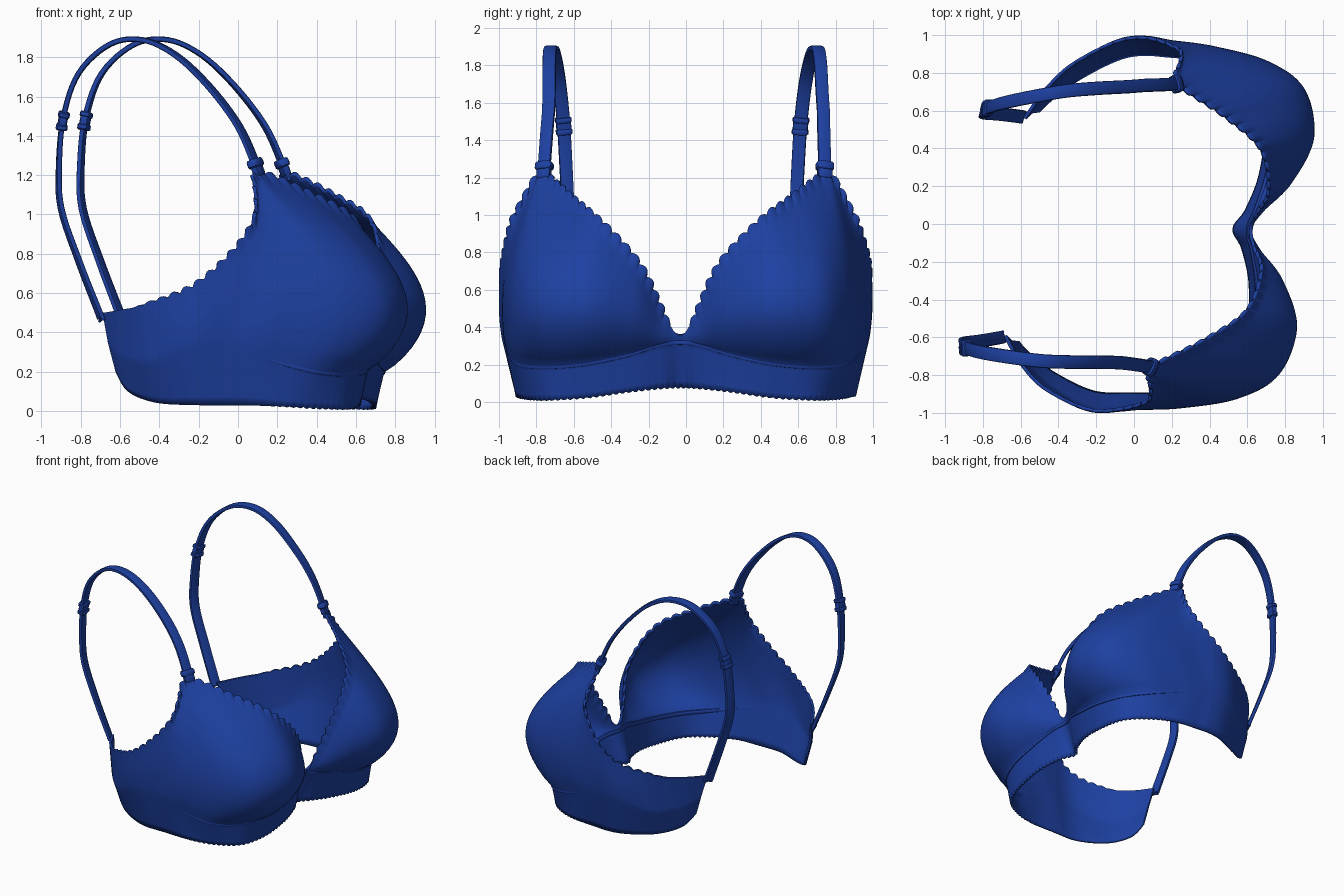
import bpy, bmesh, math
from mathutils import Vector

if "Cube" in bpy.data.objects:
    bpy.data.objects.remove(bpy.data.objects["Cube"])

blue = bpy.data.materials.new("royal_blue")
blue.diffuse_color = (0.0125, 0.052, 0.36, 1)
blue.use_nodes = True
blue.node_tree.nodes["Principled BSDF"].inputs["Base Color"].default_value = blue.diffuse_color

# Control curves of one half, from centre front round to the open back end
BOTTOM = [(.53, 0, .085), (.585, .1, .08), (.64, .28, .06), (.65, .5, .03), (.6, .7, .018), (.45, .82, .022),
          (.28, .88, .027), (.1, .895, .03), (-.12, .89, .032), (-.34, .79, .045), (-.49, .68, .1), (-.56, .61, .2)]
SEAM = [(.605, 0, .32), (.64, .12, .305), (.68, .3, .25), (.69, .52, .205), (.62, .72, .19), (.46, .87, .205),
        (.22, .935, .27), (.05, .965, .35), (-.15, .965, .33), (-.37, .855, .26), (-.52, .715, .28), (-.6, .605, .35)]
TOP = [(.62, 0, .36), (.64, .09, .46), (.69, .22, .73), (.63, .43, .96), (.43, .59, 1.09), (.19, .73, 1.2),
       (.15, .79, 1.19), (.145, .93, .92), (-.11, .985, .645), (-.38, .87, .545), (-.53, .73, .515), (-.63, .575, .5)]
BULGE = [(0, 0, 0), (.03, 0, 0), (.12, 0, 0), (.235, .02, 0), (.285, .08, 0), (.28, .06, 0),
         (.17, .06, 0), (.06, .015, 0), (0, .01, 0), (0, 0, 0), (0, 0, 0), (0, 0, 0)]


def spline(points, t):
    """Catmull-Rom point at parameter t; mirrored past a start on the centre line."""
    n = len(points) - 1
    i = min(int(t), n - 1)
    f = t - i
    a, b, c, d = (Vector(points[min(max(k, 0), n)]) for k in (i - 1, i, i + 1, i + 2))
    if i == 0 and points[0][1] == 0:
        a = Vector((c.x, -c.y, c.z))
    return 0.5 * (2 * b + (c - a) * f + (2 * a - 5 * b + 4 * c - d) * f * f + (3 * b - a - 3 * c + d) * f ** 3)


def place(p, side):
    """Put a half-model point on one side; the garment sits slightly skewed."""
    lean = 0.05 * max(p.x, 0) + 0.025 * max(-p.x, 0)
    return Vector((p.x + 0.09 * side * p.y, side * p.y - lean, p.z))


def finish(name, bm, angle=40):
    bmesh.ops.recalc_face_normals(bm, faces=bm.faces)
    mesh = bpy.data.meshes.new(name)
    bm.to_mesh(mesh)
    bm.free()
    ob = bpy.data.objects.new(name, mesh)
    bpy.context.collection.objects.link(ob)
    mesh.materials.append(blue)
    bpy.ops.object.select_all(action='DESELECT')
    ob.select_set(True)
    bpy.context.view_layer.objects.active = ob
    bpy.ops.object.shade_smooth_by_angle(angle=math.radians(angle))
    return ob


def fade(t, a, b):
    return min(max((t - a) / (b - a), 0), 1)


# Half surface: band rows below the seam, bulging cup rows above, scalloped edges
STEPS, BAND_ROWS, CUP_ROWS = 30, 7, 26
columns, s_top, s_bot, last = [], 0, 0, None
for k in range(11 * STEPS + 1):
    t = k / STEPS
    b, s, top, bulge = (spline(c, t) for c in (BOTTOM, SEAM, TOP, BULGE))
    if last:
        s_top += (top - last[0]).length
        s_bot += (b - last[1]).length
    last = (top, b)
    tangent = (spline(TOP, min(t + .02, 11)) - spline(TOP, max(t - .02, 0))).normalized()
    out = top - s
    out = (out - tangent * out.dot(tangent)).normalized()
    lace = 0.026 * abs(math.sin(math.pi * s_top / .075)) * fade(t, .5, 1.1) * (1 - fade(t, 8.3, 9.5))
    hem = 0.011 * abs(math.sin(math.pi * s_bot / .035)) * (1 - fade(t, 5, 6.5))
    col = []
    for r in range(BAND_ROWS):
        v = r / BAND_ROWS
        col.append(b.lerp(s, v) - Vector((0, 0, hem * (1 - v) ** 6)))
    for r in range(CUP_ROWS + 1):
        v = 1 - (1 - r / CUP_ROWS) ** 1.45
        edge = max(0, 1 - (1 - v) * (top - s).length / .045)   # lace strip only
        col.append(s.lerp(top, v) + bulge * math.sin(math.pi * v ** .84) + out * lace * edge)
    columns.append(col)

bm = bmesh.new()
for side in (1, -1):
    grid = [[bm.verts.new(place(p, side)) for p in col] for col in columns]
    for c0, c1 in zip(grid, grid[1:]):
        for r in range(len(c0) - 1):
            bm.faces.new((c0[r], c1[r], c1[r + 1], c0[r + 1]))
bmesh.ops.remove_doubles(bm, verts=bm.verts, dist=1e-5)
body = finish("cups_and_band", bm, 60)
solid = body.modifiers.new("cloth_thickness", 'SOLIDIFY')
solid.thickness, solid.offset = 0.018, 0


def sweep(name, path, section, side, widths, taper=lambda f: 1):
    """Sweep a rounded section (half width, half thickness) along a path."""
    bm = bmesh.new()
    rings, n = [], len(path)
    for i, p in enumerate(path):
        tan = (path[min(i + 1, n - 1)] - path[max(i - 1, 0)]).normalized()
        f = i / (n - 1)
        w = widths(f)
        w = (w - tan * w.dot(tan)).normalized()
        h = tan.cross(w)
        ring = []
        for j in range(12):
            a = math.tau * j / 12
            ca, sa = math.cos(a), math.sin(a)
            q = w * section[0] * math.copysign(abs(ca) ** .5, ca) + h * section[1] * math.copysign(abs(sa) ** .5, sa)
            ring.append(bm.verts.new(place(p + q * taper(f), side)))
        rings.append(ring)
    for r0, r1 in zip(rings, rings[1:]):
        for j in range(12):
            bm.faces.new((r0[j], r0[j - 1], r1[j - 1], r1[j]))
    bm.faces.new(rings[0])
    bm.faces.new(rings[-1])
    return finish(name, bm)


STRAP = [(.185, .75, 1.17), (.16, .75, 1.25), (.07, .74, 1.45), (-.08, .73, 1.65), (-.25, .725, 1.81), (-.42, .715, 1.888),
         (-.59, .69, 1.865), (-.75, .66, 1.72), (-.83, .635, 1.5), (-.855, .62, 1.25), (-.845, .61, 1.03),
         (-.755, .6, .76), (-.655, .585, .5), (-.645, .582, .47)]


def strap_width(f):
    return Vector((-.45 + .9 * f, .9, 0))


def fitting(name, t, levels, side):
    """One rounded buckle flared at its ends, wrapped round the strap at parameter t."""
    for i, (dt, half, hw, hh) in enumerate(levels):
        path = [spline(STRAP, t + dt + half * k) for k in (-1, -.6, .6, 1)]
        sweep(f"{name}_part_{i + 1}", path, (hw, hh), side, lambda f: strap_width(t / 13),
              lambda f: .85 if f in (0, 1) else 1)


for side, label in ((1, "left"), (-1, "right")):
    # Shoulder strap with its slider and front joint
    sweep(f"{label}_strap", [spline(STRAP, i / 6) for i in range(13 * 6 + 1)], (.036, .014), side, strap_width)
    fitting(f"{label}_slider", 8.1, [(-.13, .06, .045, .03), (0, .16, .041, .024), (.13, .06, .045, .03)], side)
    fitting(f"{label}_strap_joint", 1.0, [(-.2, .3, .04, .022), (.06, .13, .049, .032)], side)
    # Soft piping under the cup, fading out at the side
    sweep(f"{label}_cup_piping", [spline(SEAM, i / 10) for i in range(73)], (.015, .014), side,
          lambda f: Vector((0, 0, 1)), lambda f: 1 - .6 * fade(f, .65, 1))
